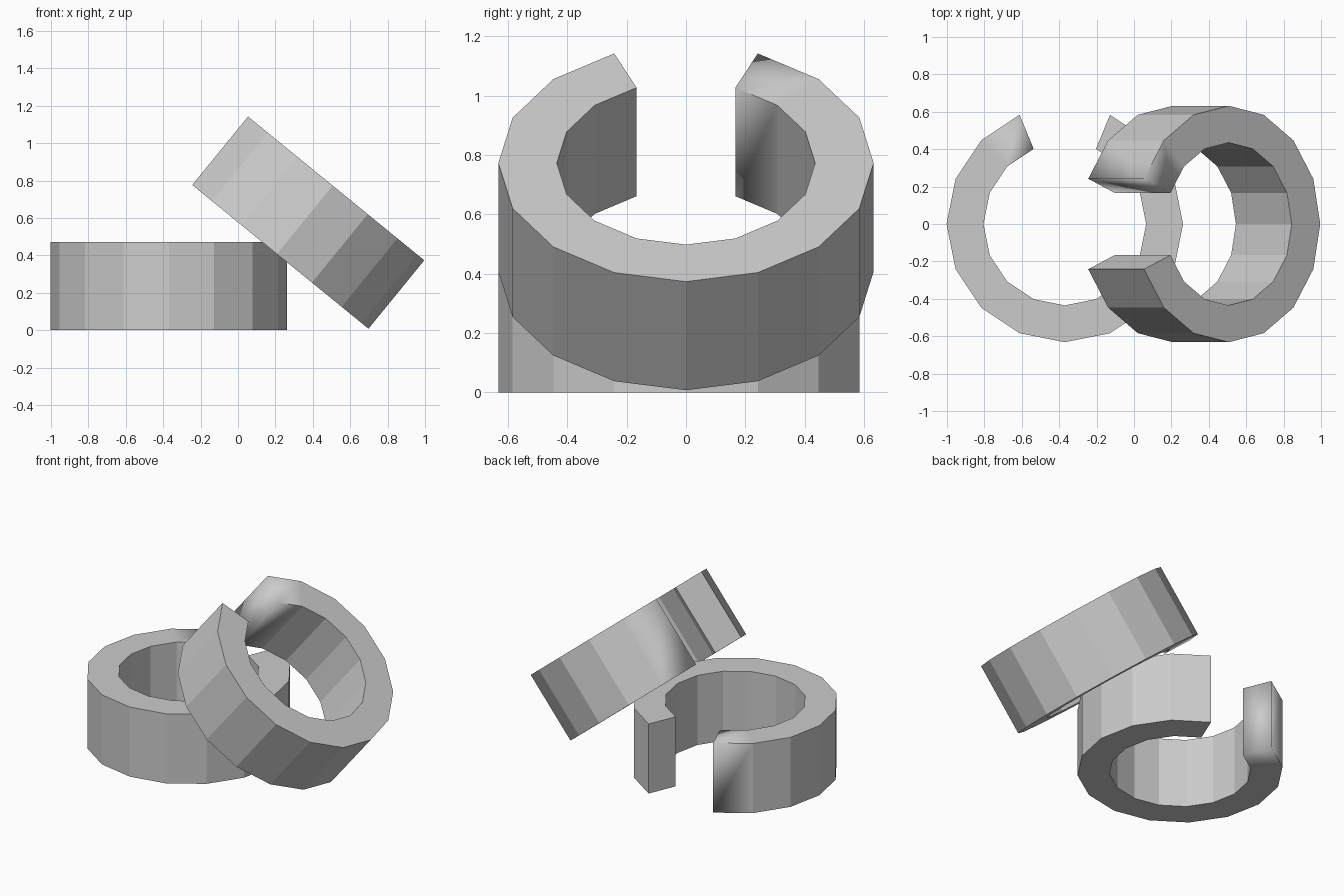
import bpy, bmesh, math
from mathutils import Matrix, Vector

if "Cube" in bpy.data.objects:
    bpy.data.objects.remove(bpy.data.objects["Cube"], do_unlink=True)

SIDES, OUTER, INNER, HALF = 16, 0.632, 0.435, 0.236

grey = bpy.data.materials.new("light_grey")
grey.use_nodes = True
grey.diffuse_color = (0.6, 0.6, 0.6, 1)
grey.node_tree.nodes["Principled BSDF"].inputs["Base Color"].default_value = (0.6, 0.6, 0.6, 1)


def open_ring(name, matrix):
    """Square-section ring with a two-sided gap facing local +y."""
    bm = bmesh.new()
    section = [(OUTER, -HALF), (OUTER, HALF), (INNER, HALF), (INNER, -HALF)]
    rings = []
    for i in range(SIDES - 1):
        a = math.radians(112.5) + i * math.tau / SIDES
        rings.append([bm.verts.new((r * math.cos(a), r * math.sin(a), z)) for r, z in section])
    for a, b in zip(rings, rings[1:]):
        for k in range(4):
            n = (k + 1) % 4
            bm.faces.new((a[k], b[k], b[n], a[n]))
    bm.faces.new(rings[0])
    bm.faces.new(rings[-1][::-1])
    bmesh.ops.recalc_face_normals(bm, faces=bm.faces)
    mesh = bpy.data.meshes.new(name)
    bm.to_mesh(mesh)
    bm.free()
    mesh.materials.append(grey)

    # Flat facets, with softened corners on the first end only
    mesh.transform(matrix)
    mesh.polygons.foreach_set("use_smooth", [True] * len(mesh.polygons))
    soft = {i: Vector() for i in range(4)}
    for p in mesh.polygons:
        for v in p.vertices:
            if v in soft:
                soft[v] += p.normal
    normals = [None] * len(mesh.loops)
    for p in mesh.polygons:
        for li in p.loop_indices:
            v = mesh.loops[li].vertex_index
            normals[li] = soft[v].normalized() if v in soft else p.normal.copy()
    mesh.normals_split_custom_set(normals)
    obj = bpy.data.objects.new(name, mesh)
    bpy.context.collection.objects.link(obj)


# Ring lying flat, gap to the back
open_ring("flat_ring", Matrix.Translation((-0.37, 0, HALF)))

# Same ring turned over and leaning on the first, gap up and to the side
lean = (Matrix.Rotation(math.radians(39.2), 4, "Y")
        @ Matrix.Rotation(math.radians(90), 4, "Z")
        @ Matrix.Rotation(math.pi, 4, "Y"))
open_ring("leaning_ring", Matrix.Translation((0.357, 0, 0.59)) @ lean)
